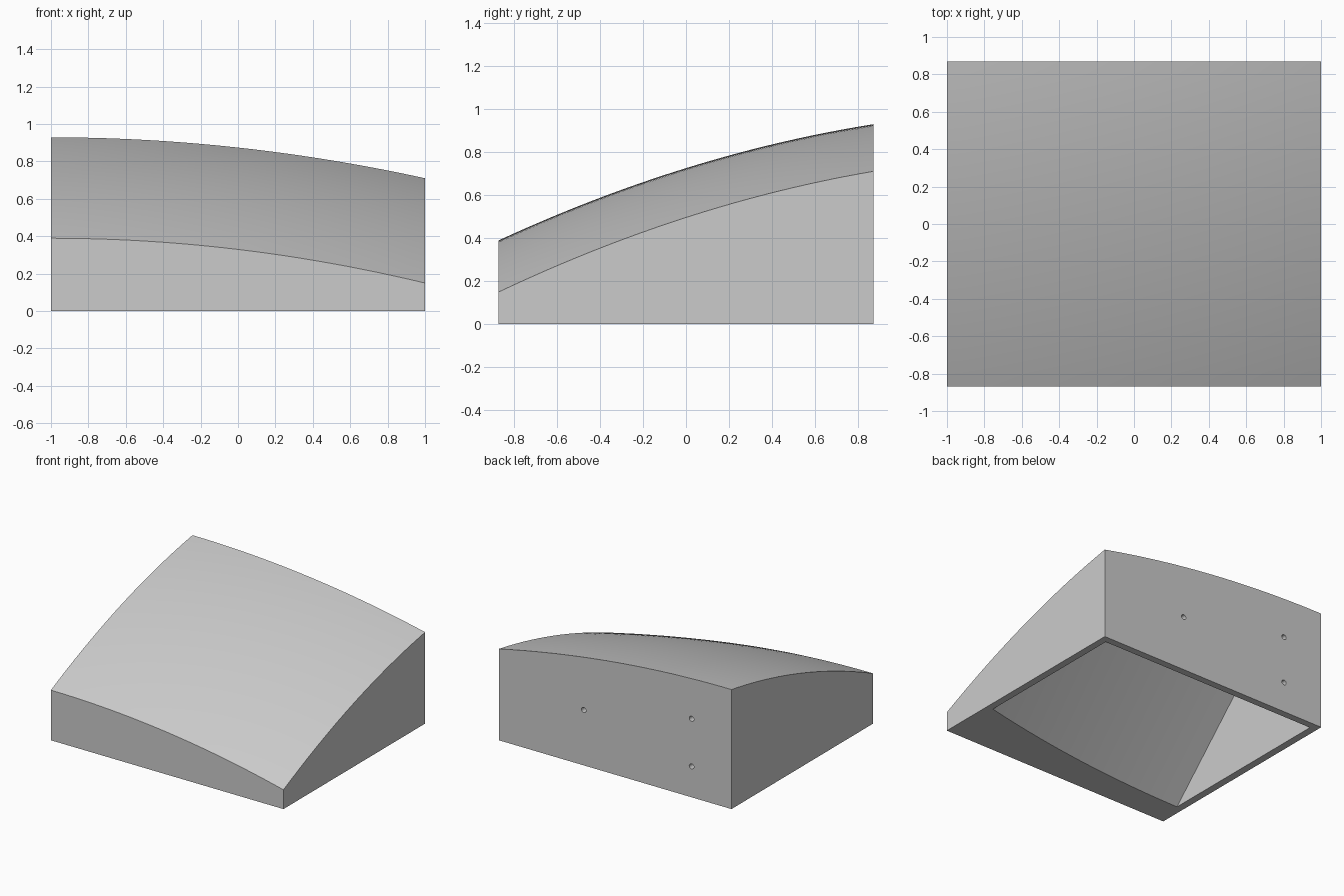
import bpy, bmesh, math
from mathutils import Matrix, Vector

old = bpy.data.objects.get("Cube")
if old:
    bpy.data.objects.remove(old, do_unlink=True)

HALF_Y = 0.87
WALL = 0.055
BEND_Y = 0.03


def drop(x, y):
    return (0.0573 - 0.003 * y) * (x + 1) ** 2


def top_height(x, y):
    return 0.725 + 0.31 * y - 0.087 * y * y - drop(x, y)


def ceiling_height(x, y):
    # steep ramp at the front, then parallel to the outer skin
    if y < BEND_Y:
        ramp = top_height(-1, BEND_Y) - WALL + (y - BEND_Y)
        return ramp - drop(x, y)
    return top_height(x, y) - WALL


def spread(a, b, n):
    return [a + (b - a) * i / n for i in range(n + 1)]


def make_object(name, bm):
    bmesh.ops.recalc_face_normals(bm, faces=bm.faces)
    mesh = bpy.data.meshes.new(name)
    bm.to_mesh(mesh)
    bm.free()
    obj = bpy.data.objects.new(name, mesh)
    bpy.context.collection.objects.link(obj)
    return obj


def domed_block(name, xs, ys, floor, height):
    """Closed block with a flat floor and a curved upper surface."""
    bm = bmesh.new()
    grid = [[bm.verts.new((x, y, height(x, y))) for x in xs] for y in ys]
    for low, high in zip(grid, grid[1:]):
        for i in range(len(xs) - 1):
            bm.faces.new((low[i], low[i + 1], high[i + 1], high[i]))
    corners = [bm.verts.new((x, y, floor)) for x, y in
               ((xs[0], ys[0]), (xs[-1], ys[0]), (xs[-1], ys[-1]), (xs[0], ys[-1]))]
    bm.faces.new(corners)
    rims = [grid[0], [r[-1] for r in grid], grid[-1][::-1], [r[0] for r in grid][::-1]]
    for i, rim in enumerate(rims):
        bm.faces.new([corners[i], corners[(i + 1) % 4]] + rim[::-1])
    return make_object(name, bm)


def cut(target, cutter):
    cutter.hide_render = True
    mod = target.modifiers.new("cut", 'BOOLEAN')
    mod.operation = 'DIFFERENCE'
    mod.solver = 'EXACT'
    mod.object = cutter
    bpy.context.view_layer.objects.active = target
    bpy.ops.object.modifier_apply(modifier=mod.name)
    bpy.data.objects.remove(cutter, do_unlink=True)


# Outer shell
shell = domed_block("curved_shell", spread(-1, 1, 24),
                    spread(-HALF_Y, HALF_Y, 24), 0, top_height)

# Hollow, open underneath
hollow_rows = spread(-0.8, BEND_Y, 8) + spread(BEND_Y, HALF_Y - WALL, 10)[1:]
cut(shell, domed_block("hollow_cutter", spread(-0.942, 0.945, 24),
                       hollow_rows, -0.6, ceiling_height))

# Mounting holes through the back wall
for x, z in ((0.27, 0.43), (-0.657, 0.61), (-0.657, 0.24)):
    bm = bmesh.new()
    place = Matrix.Translation(Vector((x, HALF_Y, z))) @ Matrix.Rotation(math.pi / 2, 4, 'X')
    bmesh.ops.create_cone(bm, cap_ends=True, segments=20, radius1=0.02,
                          radius2=0.02, depth=0.2, matrix=place)
    cut(shell, make_object("hole_cutter", bm))

# Plain grey finish
grey = bpy.data.materials.new("plain_grey")
grey.use_nodes = True
colour = (0.6, 0.6, 0.6, 1)
grey.diffuse_color = colour
grey.node_tree.nodes["Principled BSDF"].inputs["Base Color"].default_value = colour
shell.data.materials.clear()
shell.data.materials.append(grey)

# Smooth curves, crisp edges
bpy.ops.object.select_all(action='DESELECT')
shell.select_set(True)
bpy.context.view_layer.objects.active = shell
bpy.ops.object.shade_smooth_by_angle(angle=math.radians(20))
